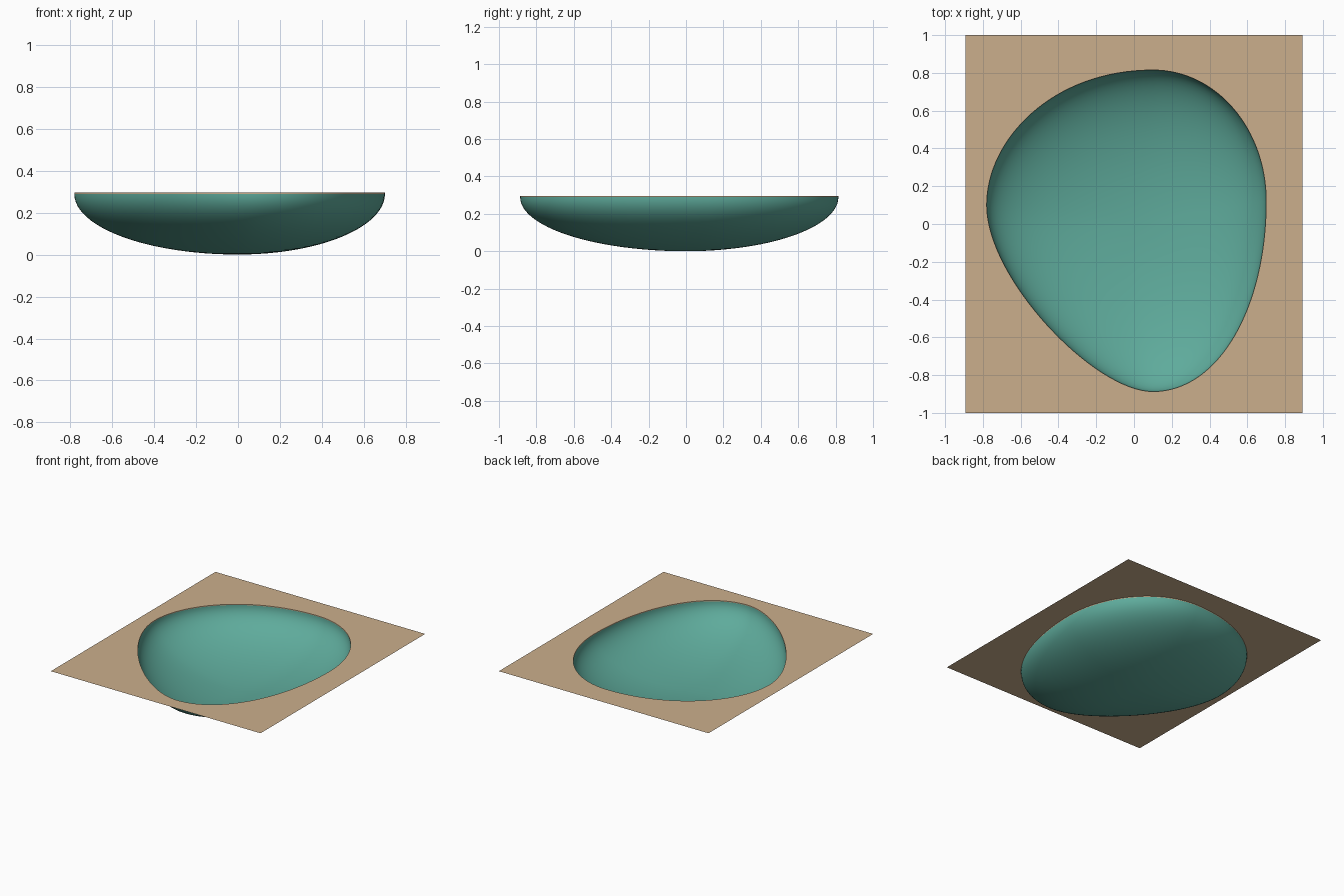
import bpy, bmesh, math
from mathutils import Vector
from mathutils.geometry import interpolate_bezier

if "Cube" in bpy.data.objects:
    bpy.data.objects.remove(bpy.data.objects["Cube"])

HEIGHT, LIP = 0.295, 0.006
HALF_X, HALF_Y = 0.892, 1.0


def material(name, rgb):
    m = bpy.data.materials.new(name)
    m.diffuse_color = (*rgb, 1)
    m.use_nodes = True
    m.node_tree.nodes["Principled BSDF"].inputs["Base Color"].default_value = m.diffuse_color
    return m


tan = material("tan", (0.60, 0.43, 0.265))
teal = material("teal", (0.113, 0.407, 0.33))


def finish(name, bm, mats):
    me = bpy.data.meshes.new(name)
    bm.to_mesh(me)
    bm.free()
    for m in mats:
        me.materials.append(m)
    ob = bpy.data.objects.new(name, me)
    bpy.context.collection.objects.link(ob)
    return ob


# Pebble outline: start, handle, handle, end of four counter-clockwise curves
segments = [
    ((0.70, 0.12), (0.70, 0.50), (0.44, 0.815), (0.10, 0.815)),
    ((0.10, 0.815), (-0.43, 0.815), (-0.78, 0.45), (-0.78, 0.10)),
    ((-0.78, 0.10), (-0.78, -0.29), (-0.21, -0.887), (0.10, -0.887)),
    ((0.10, -0.887), (0.45, -0.887), (0.70, -0.44), (0.70, 0.12)),
]
outline = []
for seg in segments:
    pts = interpolate_bezier(*[Vector((x, y, 0)) for x, y in seg], 33)
    outline += pts[:-1]
n = len(outline)

# Flat sheet with the pebble-shaped opening
bm = bmesh.new()
hole = [bm.verts.new((p.x, p.y, HEIGHT)) for p in outline]
rect = [bm.verts.new((sx * HALF_X, sy * HALF_Y, HEIGHT))
        for sx, sy in ((-1, -1), (1, -1), (1, 1), (-1, 1))]
edges = [bm.edges.new((loop[i], loop[(i + 1) % len(loop)]))
         for loop in (hole, rect) for i in range(len(loop))]
bmesh.ops.triangle_fill(bm, use_beauty=True, edges=edges, normal=(0, 0, 1))
bm.normal_update()
bmesh.ops.reverse_faces(bm, faces=[f for f in bm.faces if f.normal.z < 0])
finish("sheet", bm, [tan])

# Bowl: outline shrunk along a quarter ellipse, with a thin tan lip on top
bm = bmesh.new()
depth = HEIGHT - LIP
steps = 24
profile = [(1.0, HEIGHT)]
for k in range(steps):
    a = math.pi / 2 * k / steps
    profile.append((math.cos(a), depth * (1 - math.sin(a))))
rings = [[bm.verts.new((p.x * s, p.y * s, z)) for p in outline] for s, z in profile]
for k, (upper, lower) in enumerate(zip(rings, rings[1:])):
    for i in range(n):
        j = (i + 1) % n
        f = bm.faces.new((upper[j], upper[i], lower[i], lower[j]))
        f.material_index = 0 if k == 0 else 1
        f.smooth = True
bottom = bm.verts.new((0, 0, 0))
for i in range(n):
    f = bm.faces.new((rings[-1][i], rings[-1][(i + 1) % n], bottom))
    f.material_index = 1
    f.smooth = True
bmesh.ops.recalc_face_normals(bm, faces=bm.faces)
bm.normal_update()
# Make the hollow side the front
if sum(f.normal.z for f in bm.faces) < 0:
    bmesh.ops.reverse_faces(bm, faces=bm.faces)
finish("bowl", bm, [tan, teal])
